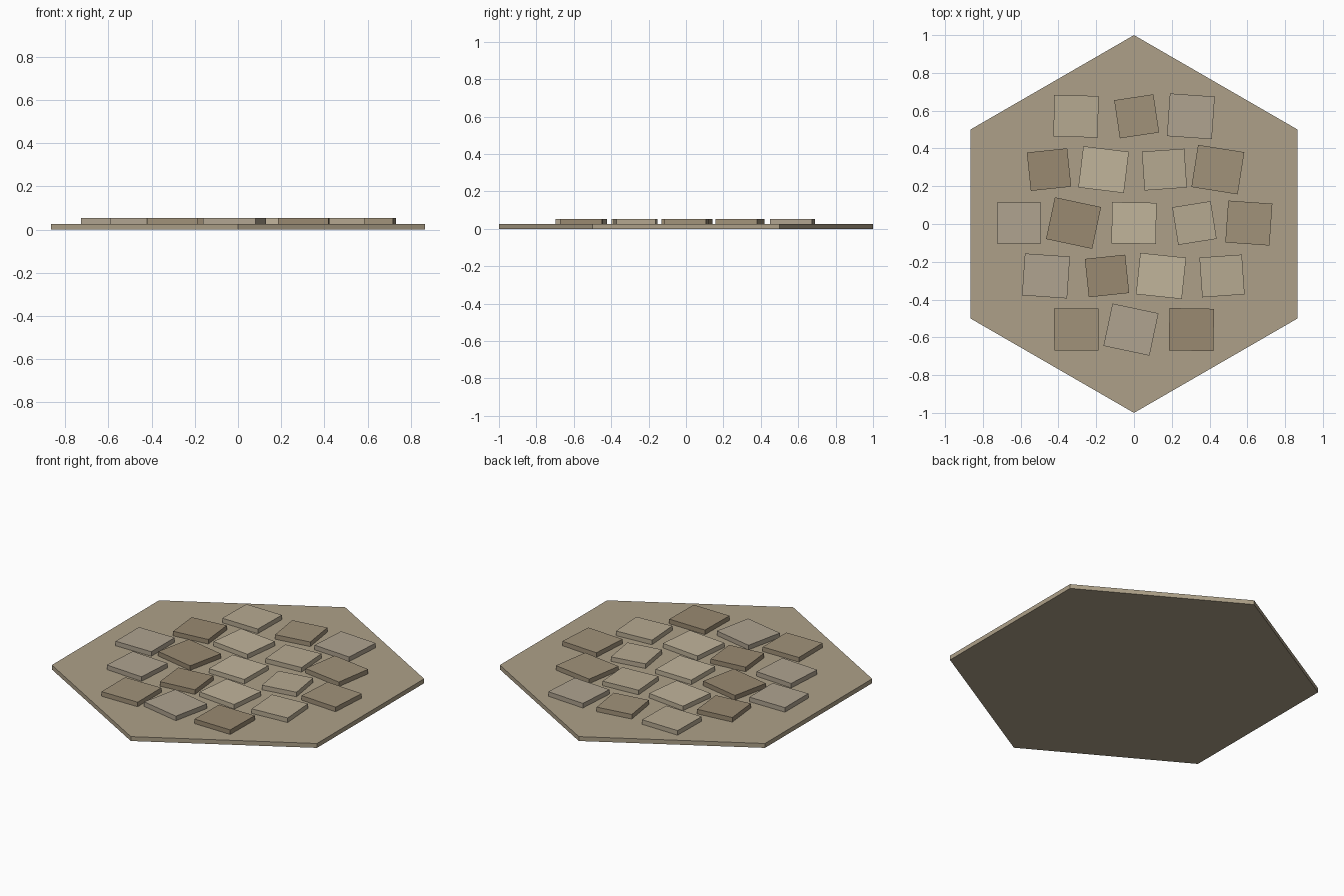
import bpy
from math import radians

if "Cube" in bpy.data.objects:
    bpy.data.objects.remove(bpy.data.objects["Cube"])

BASE_H, TOP = 0.026, 0.053


def material(name, rgb):
    """Material from sRGB 0-255 values."""
    m = bpy.data.materials.new(name)
    m.diffuse_color = (*[(c / 255) ** 2.2 for c in rgb], 1)
    m.use_nodes = True
    m.node_tree.nodes["Principled BSDF"].inputs["Base Color"].default_value = m.diffuse_color
    return m


# Hexagonal ground slab, corners pointing along y
bpy.ops.mesh.primitive_cylinder_add(vertices=6, radius=1, depth=BASE_H,
                                    location=(0, 0, BASE_H / 2))
base = bpy.context.object
base.name = "hex_base"
base.data.materials.append(material("ground", (172, 159, 135)))

# Stone shades, repeating in order
shades = [material("stone_tan", (181, 168, 144)),
          material("stone_brown", (160, 145, 121)),
          material("stone_grey", (174, 162, 143)),
          material("stone_dark", (152, 136, 112)),
          material("stone_light", (192, 179, 154))]

# Paving stones by row: y, then (x, width, depth, turn in degrees)
rows = [
    (0.57, [(-0.307, .235, .220, -1), (0.014, .210, .204, 8.5),
            (0.301, .238, .226, -4)]),
    (0.288, [(-0.450, .215, .204, 6), (-0.161, .243, .220, -7),
             (0.161, .225, .206, 4), (0.444, .248, .226, -9)]),
    (0.005, [(-0.610, .233, .218, 0), (-0.320, .250, .226, -12),
             (0.000, .235, .218, -1), (0.320, .206, .202, 9),
             (0.608, .234, .222, -4)]),
    (-0.275, [(-0.466, .239, .222, -4), (-0.143, .215, .204, 6),
              (0.143, .244, .220, -6), (0.466, .225, .211, 4)]),
    (-0.559, [(-0.305, .235, .222, 0.3), (-0.016, .249, .229, -12),
              (0.304, .236, .224, -1)]),
]
n = 0
for y, stones in rows:
    for x, w, d, turn in stones:
        bpy.ops.mesh.primitive_cube_add(size=1, location=(x, y, (BASE_H + TOP) / 2),
                                        rotation=(0, 0, radians(turn)))
        stone = bpy.context.object
        stone.name = f"paving_stone_{n + 1}"
        stone.scale = (w, d, TOP - BASE_H)
        stone.data.materials.append(shades[n % 5])
        n += 1
